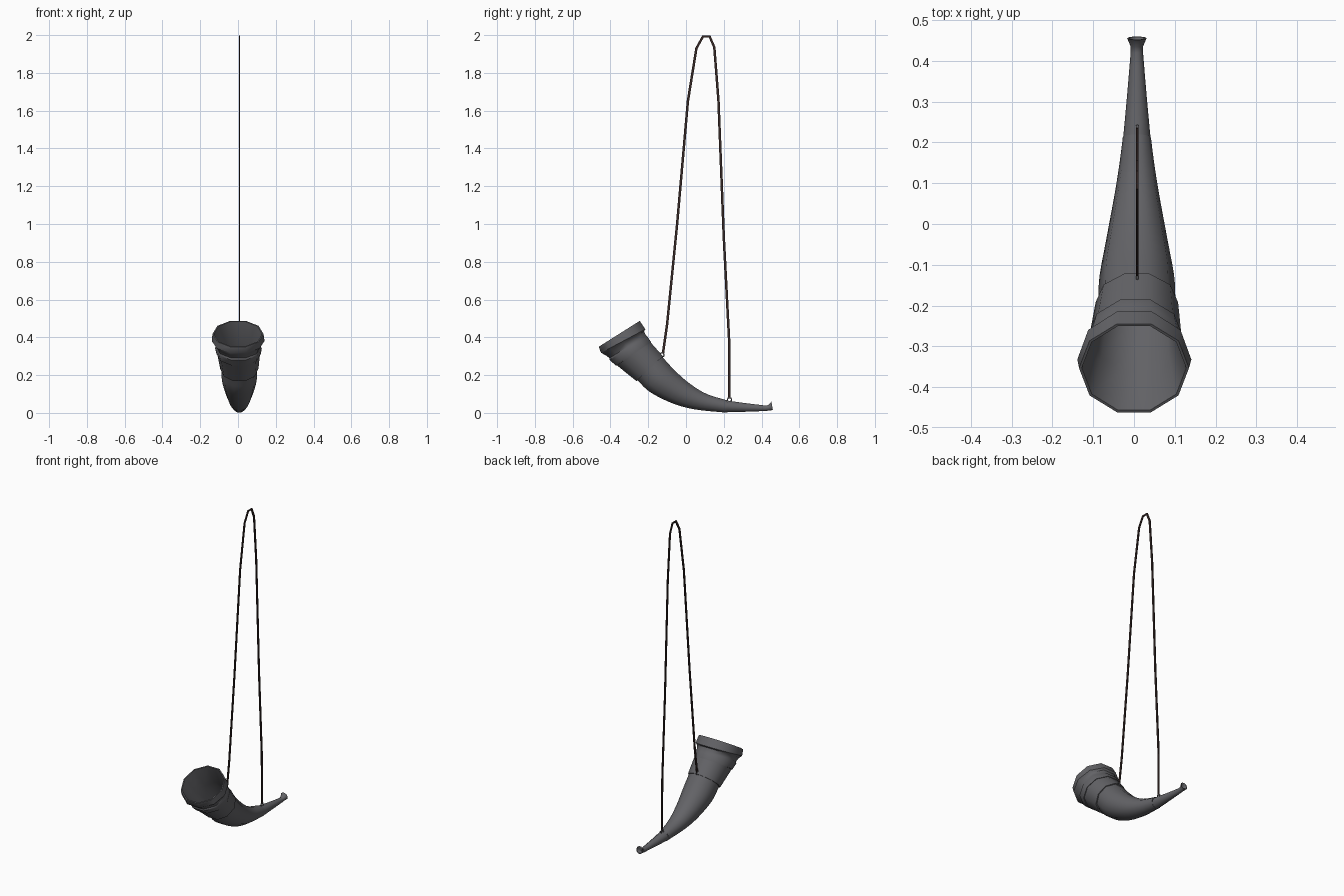
import bpy, bmesh, math
from mathutils import Vector

if "Cube" in bpy.data.objects:
    bpy.data.objects.remove(bpy.data.objects["Cube"])

SIDES = 10


def material(name, rgb):
    m = bpy.data.materials.new(name)
    m.diffuse_color = (*rgb, 1)
    m.use_nodes = True
    m.node_tree.nodes["Principled BSDF"].inputs["Base Color"].default_value = m.diffuse_color
    return m


HORN = material("dark grey horn", (0.125, 0.125, 0.135))
LEATHER = material("dark brown leather", (0.035, 0.02, 0.018))


def finish(name, bm, mat):
    me = bpy.data.meshes.new(name)
    bm.to_mesh(me)
    bm.free()
    ob = bpy.data.objects.new(name, me)
    bpy.context.collection.objects.link(ob)
    me.materials.append(mat)
    bpy.ops.object.select_all(action='DESELECT')
    ob.select_set(True)
    bpy.context.view_layer.objects.active = ob
    bpy.ops.object.shade_smooth_by_angle(angle=math.radians(42))
    return ob


def spline(pts, steps):
    """Catmull-Rom through tuples of any length."""
    pts = [Vector(p) for p in pts]
    p = [2 * pts[0] - pts[1]] + pts + [2 * pts[-1] - pts[-2]]
    out = []
    for i in range(1, len(p) - 2):
        a, b, c, d = p[i - 1:i + 3]
        for k in range(steps):
            t = k / steps
            out.append(0.5 * (2 * b + (c - a) * t + (2 * a - 5 * b + 4 * c - d) * t * t
                              + (3 * b - a - 3 * c + d) * t ** 3))
    return out + [pts[-1]]


def shrink(s, f):
    """Scale a section about its own centre."""
    cy, cz = (s[0] + s[2]) / 2, (s[1] + s[3]) / 2
    return [cy + (s[0] - cy) * f, cz + (s[1] - cz) * f,
            cy + (s[2] - cy) * f, cz + (s[3] - cz) * f]


def loft(name, sections, cap_start=False, cap_end=False):
    """Each section is upper (y, z) then lower (y, z) of a tilted ring."""
    bm = bmesh.new()
    rings = []
    for uy, uz, ly, lz in sections:
        cy = (uy + ly) / 2
        c = Vector((0.007 * min(1, max(0, (cy + 0.35) / 0.15)), cy, (uz + lz) / 2))
        u = Vector((0, uy - ly, uz - lz)) / 2 / math.cos(math.pi / SIDES)
        x = Vector((u.length, 0, 0))
        rings.append([bm.verts.new(c + x * math.sin(t) + u * math.cos(t))
                      for t in ((i + 0.5) * 2 * math.pi / SIDES for i in range(SIDES))])
    for a, b in zip(rings, rings[1:]):
        for i in range(SIDES):
            j = (i + 1) % SIDES
            bm.faces.new((a[i], a[j], b[j], b[i]))
    if cap_start:
        bm.faces.new(rings[0][::-1])
    if cap_end:
        bm.faces.new(rings[-1])
    return finish(name, bm, HORN)


# bell: hollow inside, rolled lip, ridge and broad band
lip = (-0.245, 0.487, -0.462, 0.350)
band_end = (-0.122, 0.300, -0.262, 0.168)
inside = [(0.02, 0.155, -0.07, 0.05), (-0.06, 0.225, -0.19, 0.11), band_end,
          (-0.188, 0.375, -0.367, 0.253)]
loft("horn_bell", [shrink(s, 0.9) for s in inside] + [
    shrink(lip, 0.95), lip,
    (-0.215, 0.443, -0.450, 0.318),
    (-0.222, 0.432, -0.425, 0.305),
    (-0.212, 0.410, -0.405, 0.290),
    (-0.205, 0.405, -0.405, 0.280),
    (-0.185, 0.375, -0.370, 0.250),
    (-0.188, 0.374, -0.366, 0.252),
    band_end,
    shrink(band_end, 0.93)], cap_start=True)

# curved tapering body
loft("horn_body", spline([
    (-0.127, 0.298, -0.257, 0.173),
    (-0.06, 0.225, -0.19, 0.11),
    (0.02, 0.155, -0.07, 0.05),
    (0.11, 0.10, 0.05, 0.018),
    (0.22, 0.066, 0.205, 0.002)], 4))

# narrow neck with a flared, dished mouthpiece
mouth = (0.452, 0.060, 0.460, 0.015)
loft("mouthpiece", spline([
    (0.22, 0.065, 0.205, 0.003),
    (0.32, 0.051, 0.315, 0.006),
    (0.42, 0.039, 0.42, 0.010)], 3) + [
    (0.435, 0.041, 0.437, 0.012), mouth, shrink(mouth, 0.8),
    (0.437, 0.030, 0.437, 0.022)], cap_end=True)

# flat carrying strap, swept along a tall loop
STRAP_X = 0.008
path = [(-0.122, 0.315), (-0.10, 0.47), (-0.047, 1.0), (0.01, 1.65), (0.055, 1.93),
        (0.09, 1.993), (0.125, 1.993), (0.15, 1.935), (0.172, 1.65), (0.2, 0.93),
        (0.228, 0.39), (0.23, 0.075)]
bm = bmesh.new()
rings = []
for i, (y, z) in enumerate(path):
    a, b = path[max(i - 1, 0)], path[min(i + 1, len(path) - 1)]
    d = Vector((0, b[0] - a[0], b[1] - a[1])).normalized()
    n = Vector((0, -d.z, d.y)) * 0.0065
    c = Vector((STRAP_X, y, z))
    x = Vector((0.003, 0, 0))
    rings.append([bm.verts.new(c + v) for v in (n + x, n - x, -n - x, x - n)])
for a, b in zip(rings, rings[1:]):
    for i in range(4):
        j = (i + 1) % 4
        bm.faces.new((a[i], a[j], b[j], b[i]))
bm.faces.new(rings[0])
bm.faces.new(rings[-1])
bmesh.ops.recalc_face_normals(bm, faces=bm.faces)
finish("strap", bm, LEATHER)

# small rings joining strap and horn
for name, y, z in (("bell_ring", -0.127, 0.307), ("neck_ring", 0.23, 0.07)):
    bpy.ops.mesh.primitive_torus_add(major_segments=10, minor_segments=6, major_radius=0.011,
                                     minor_radius=0.0035, location=(STRAP_X, y, z),
                                     rotation=(0, math.pi / 2, 0))
    ring = bpy.context.object
    ring.name = name
    ring.data.materials.append(HORN)
    bpy.ops.object.shade_smooth_by_angle(angle=math.radians(65))
